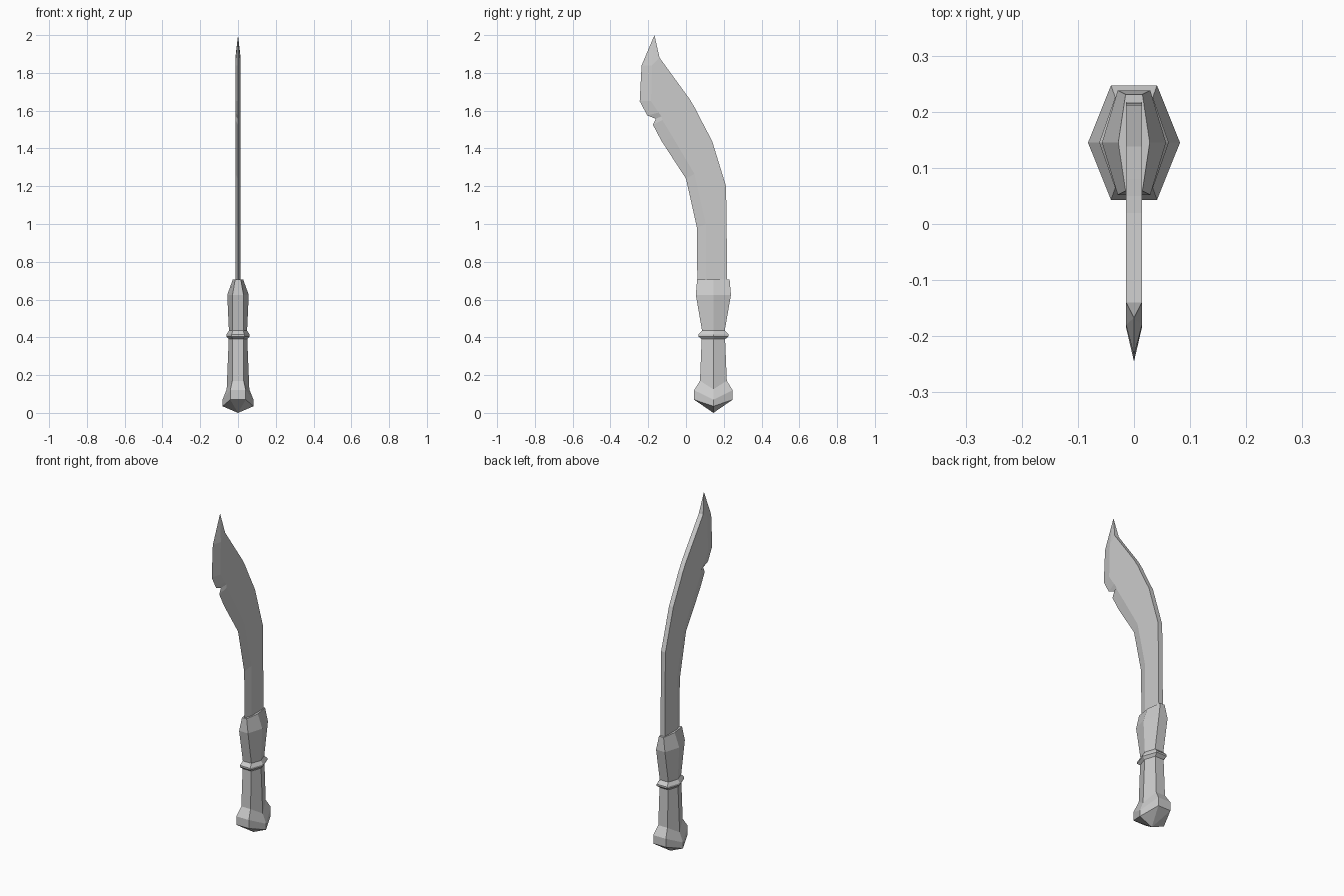
import bpy
import bmesh

cube = bpy.data.objects.get("Cube")
if cube:
    bpy.data.objects.remove(cube)

GREY = (0.6, 0.6, 0.6, 1)
steel = bpy.data.materials.new("plain_grey")
steel.use_nodes = True
steel.diffuse_color = GREY
steel.node_tree.nodes["Principled BSDF"].inputs["Base Color"].default_value = GREY

AXIS = 0.145  # y of the handle centre line


def finish(name, bm):
    bmesh.ops.recalc_face_normals(bm, faces=bm.faces)
    mesh = bpy.data.meshes.new(name)
    bm.to_mesh(mesh)
    bm.free()
    mesh.materials.append(steel)
    obj = bpy.data.objects.new(name, mesh)
    bpy.context.collection.objects.link(obj)
    return obj


def hex_stack(name, rings, apex=None):
    """Loft six-sided rings: (half depth, corner x, side x, corner z, side z)."""
    bm = bmesh.new()
    loops = []
    for d, cx, sx, cz, sz in rings:
        pts = [(-cx, -d, cz), (cx, -d, cz), (sx, 0, sz),
               (cx, d, cz), (-cx, d, cz), (-sx, 0, sz)]
        loops.append([bm.verts.new((x, y + AXIS, z)) for x, y, z in pts])
    for a, b in zip(loops, loops[1:]):
        for i in range(6):
            j = (i + 1) % 6
            bm.faces.new((a[i], a[j], b[j], b[i]))
    if apex is None:
        bm.faces.new(loops[0])
    else:
        tip = bm.verts.new((0, AXIS, apex))
        for i in range(6):
            bm.faces.new((loops[0][i], loops[0][(i + 1) % 6], tip))
    bm.faces.new(loops[-1])
    return finish(name, bm)


# Handle: pommel with pointed base, grip, collar and flared guard
hex_stack("pommel", [(0.102, 0.041, 0.082, 0.07, 0.035),
                     (0.102, 0.041, 0.082, 0.12, 0.07),
                     (0.071, 0.03, 0.06, 0.17, 0.125)], apex=0)
hex_stack("grip", [(0.071, 0.03, 0.06, 0.17, 0.125),
                   (0.062, 0.028, 0.049, 0.39, 0.39)])
hex_stack("collar", [(0.062, 0.028, 0.049, 0.39, 0.39),
                     (0.08, 0.034, 0.062, 0.405, 0.405),
                     (0.08, 0.034, 0.062, 0.415, 0.415),
                     (0.06, 0.028, 0.048, 0.435, 0.435)])
hex_stack("guard", [(0.06, 0.028, 0.048, 0.435, 0.435),
                    (0.093, 0.029, 0.057, 0.625, 0.625),
                    (0.086, 0.015, 0.028, 0.705, 0.705)])

# Blade: stations of (cutting edge, bevel line, spine) as (y, z) pairs
THICK = 0.014
stations = [
    ((0.06, 0.69), (0.105, 0.69), (0.218, 0.69)),
    ((0.058, 0.98), (0.105, 1.0), (0.215, 1.0)),
    ((0, 1.24), (0.045, 1.265), (0.212, 1.2)),
    ((-0.13, 1.44), (-0.07, 1.46), (0.138, 1.44)),
    ((-0.175, 1.525), (-0.125, 1.55), (0.08, 1.55)),
    ((-0.16, 1.557), (-0.13, 1.57), (0.065, 1.58)),
    ((-0.205, 1.575), (-0.145, 1.59), (0.05, 1.61)),
    ((-0.245, 1.65), (-0.185, 1.65), (0.02, 1.66)),
    ((-0.235, 1.84), (-0.18, 1.84), (-0.14, 1.88)),
]
bm = bmesh.new()
loops = []
for edge, bevel, spine in stations:
    section = [(0, edge), (THICK, bevel), (THICK, spine), (-THICK, spine), (-THICK, bevel)]
    loops.append([bm.verts.new((x, *p)) for x, p in section])
for a, b in zip(loops, loops[1:]):
    for i in range(5):
        j = (i + 1) % 5
        bm.faces.new((a[i], a[j], b[j], b[i]))
point = bm.verts.new((0, -0.167, 2))
for i in range(5):
    bm.faces.new((loops[-1][i], loops[-1][(i + 1) % 5], point))
bm.faces.new(loops[0])
finish("blade", bm)
